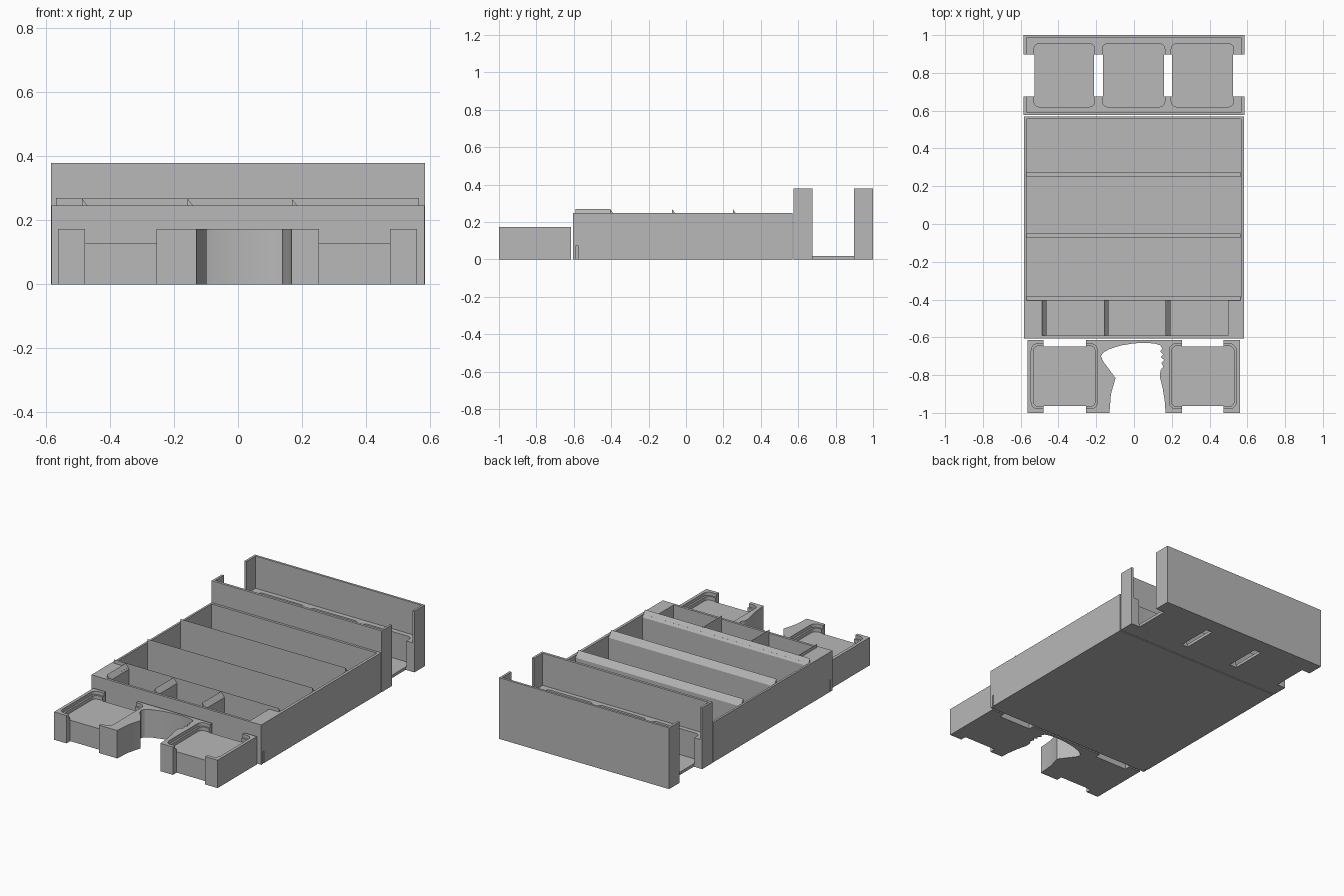
import bpy, bmesh, math

if "Cube" in bpy.data.objects:
    bpy.data.objects.remove(bpy.data.objects["Cube"])

GREY = bpy.data.materials.new("grey_plastic")
GREY.diffuse_color = (0.48, 0.48, 0.48, 1)
GREY.use_nodes = True
GREY.node_tree.nodes["Principled BSDF"].inputs["Base Color"].default_value = GREY.diffuse_color


def prism(name, outline, z0, z1):
    """Upright solid with the given (x, y) outline."""
    bm = bmesh.new()
    face = bm.faces.new([bm.verts.new((x, y, z0)) for x, y in outline])
    ext = bmesh.ops.extrude_face_region(bm, geom=[face])
    for v in ext["geom"]:
        if isinstance(v, bmesh.types.BMVert):
            v.co.z = z1
    bmesh.ops.recalc_face_normals(bm, faces=bm.faces)
    mesh = bpy.data.meshes.new(name)
    bm.to_mesh(mesh)
    bm.free()
    mesh.materials.append(GREY)
    obj = bpy.data.objects.new(name, mesh)
    bpy.context.collection.objects.link(obj)
    return obj


def rect(x0, x1, y0, y1, r=0.0, steps=5):
    """Rectangle outline, with rounded corners if r is given."""
    if not r:
        return [(x0, y0), (x1, y0), (x1, y1), (x0, y1)]
    pts = []
    for k, (cx, cy) in enumerate([(x1 - r, y1 - r), (x0 + r, y1 - r),
                                  (x0 + r, y0 + r), (x1 - r, y0 + r)]):
        for i in range(steps + 1):
            a = math.pi / 2 * (k + i / steps)
            pts.append((cx + r * math.cos(a), cy + r * math.sin(a)))
    return pts


def cut(obj, outline, z0, z1):
    """Remove a prism from the object."""
    cutter = prism("cutter", outline, z0, z1)
    mod = obj.modifiers.new("cut", 'BOOLEAN')
    mod.operation, mod.solver, mod.object = 'DIFFERENCE', 'EXACT', cutter
    deps = bpy.context.evaluated_depsgraph_get()
    mesh = bpy.data.meshes.new_from_object(obj.evaluated_get(deps))
    obj.modifiers.clear()
    obj.data = mesh
    bpy.data.objects.remove(cutter)


def divider(name, length, thick, z0, z1, drop):
    """Wall along x from 0 to length, with its top bevelled toward +y."""
    obj = prism(name, rect(0, length, 0, thick), z0, z1)
    for v in obj.data.vertices:
        if v.co.z > z1 - 0.001 and v.co.y > thick / 2:
            v.co.z -= drop
    return obj


# Front tray: two tile platforms with finger notches and a shaped centre bay
front = prism("front_tray", rect(-0.563, 0.56, -1, -0.615), 0, 0.173)
for x0, x1, n0, n1 in [(-0.533, -0.205, -0.478, -0.255), (0.198, 0.53, 0.253, 0.475)]:
    cut(front, rect(x0, x1, -0.967, -0.645, 0.03), 0.13, 0.3)
    cut(front, rect(x0 - 0.011, x1 + 0.011, -0.978, -0.634, 0.035), 0.152, 0.3)
    cut(front, rect(n0, n1, -1.1, -0.963), -0.1, 0.3)
    cut(front, rect(n0, n1, -0.649, -0.55), -0.1, 0.3)
bay = [(-0.13, -1.05), (-0.13, -1), (-0.122, -0.9), (-0.098, -0.815), (-0.165, -0.725),
       (-0.175, -0.70), (-0.165, -0.682), (-0.13, -0.662), (-0.07, -0.643),
       (0.0, -0.632), (0.06, -0.629), (0.11, -0.633), (0.14, -0.643), (0.15, -0.66),
       (0.138, -0.675), (0.155, -0.69), (0.142, -0.705), (0.16, -0.72),
       (0.145, -0.735), (0.155, -0.755), (0.14, -0.775), (0.137, -0.81),
       (0.152, -0.87), (0.163, -0.94), (0.167, -1), (0.167, -1.05)]
cut(front, bay, -0.1, 0.3)

# Main box: three card bays and a row of small bins
box = prism("card_box", rect(-0.583, 0.583, -0.605, 0.57), 0, 0.247)
cut(box, rect(-0.57, 0.566, -0.39, 0.555), 0.015, 0.4)
cut(box, rect(-0.47, 0.498, -0.59, -0.405), 0.015, 0.4)
for x in (-0.583, 0.583):
    cut(box, rect(x - 0.012, x + 0.012, -0.587, -0.578), -0.1, 0.075)

# Card bay dividers with bevelled tops
for i, y in enumerate((-0.406, -0.075, 0.25)):
    d = divider(f"card_divider_{i + 1}", 1.134, 0.026, 0.01, 0.27, 0.038)
    d.location = (-0.569, y, 0)

# Bin dividers, turned so the bevel faces right
for i, x in enumerate((-0.487, -0.158, 0.168)):
    d = divider(f"bin_divider_{i + 1}", 0.188, 0.024, 0.01, 0.268, 0.03)
    d.rotation_euler.z = -math.pi / 2
    d.location = (x, -0.403, 0)

# Back tray: thin outer walls, inner ledge, three rounded card pockets
back = prism("back_tray", rect(-0.584, 0.584, 0.576, 1), 0, 0.38)
cut(back, rect(-0.57, 0.57, 0.592, 0.986), 0.18, 0.6)
for x0, x1 in [(-0.53, -0.208), (-0.168, 0.163), (0.197, 0.528)]:
    cut(back, rect(x0, x1, 0.62, 0.955, 0.03), 0.018, 0.3)
for x0, x1 in [(-0.7, -0.526), (-0.212, -0.164), (0.159, 0.201), (0.524, 0.7)]:
    cut(back, rect(x0, x1, 0.675, 0.897), -0.1, 0.6)

# Keep hard edges sharp, rounded corners smooth
for obj in bpy.context.collection.objects:
    obj.select_set(True)
    bpy.context.view_layer.objects.active = obj
bpy.ops.object.shade_smooth_by_angle(angle=math.radians(25))
